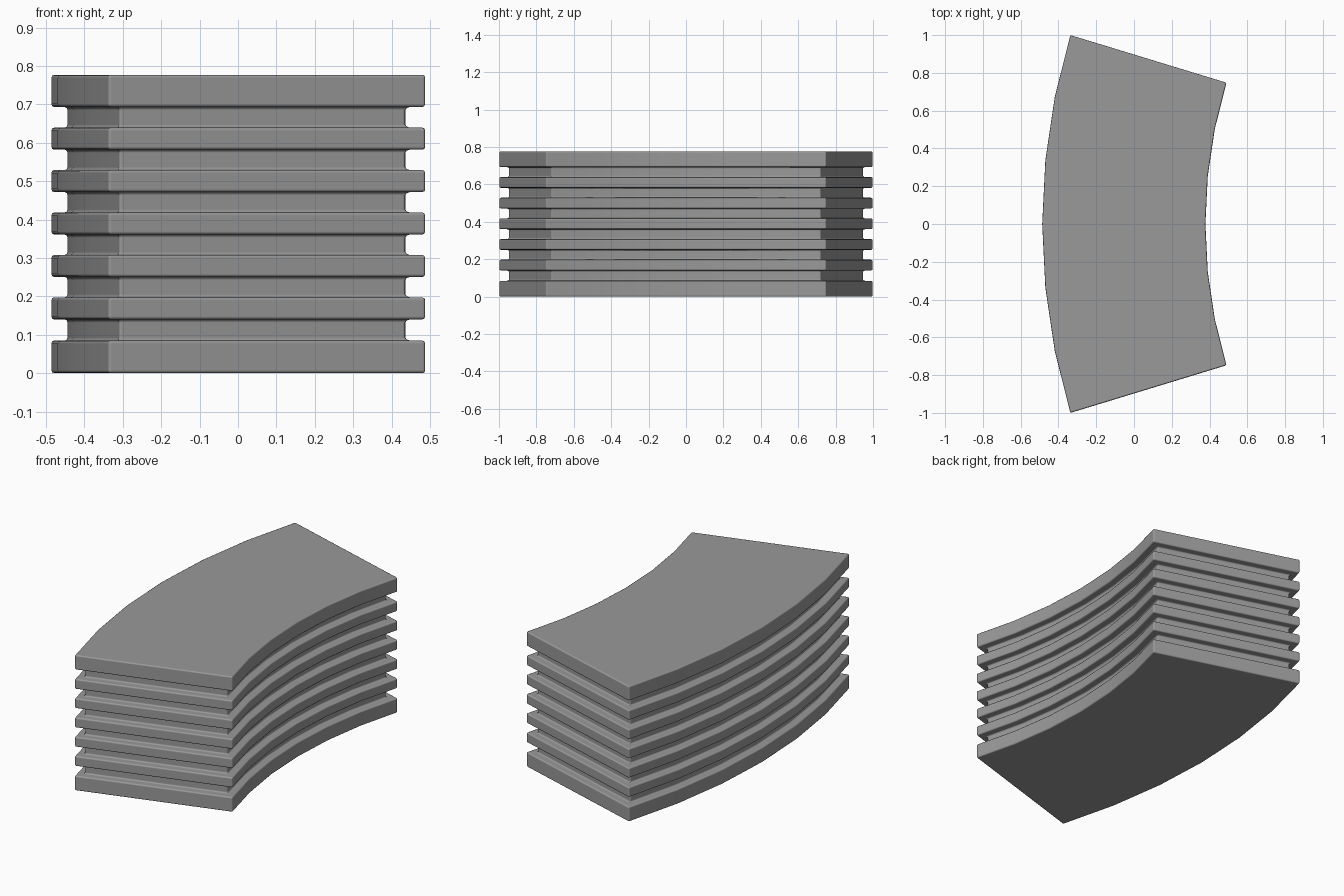
import bpy, bmesh, math

if "Cube" in bpy.data.objects:
    bpy.data.objects.remove(bpy.data.objects["Cube"])

# Plan: annular sector, arc centre lies on +x
CX, R_OUT, R_IN = 2.944, 3.43, 2.566
HALF = math.asin(1.0 / R_OUT)
SEG = 6
GROOVE, HEIGHT = 0.042, 0.777


def ring(inset):
    """Sector outline offset inwards by a constant distance."""
    pts = []
    for r, sign in ((R_OUT - inset, 1), (R_IN + inset, -1)):
        a = HALF - math.asin(inset / r)
        for i in range(SEG + 1):
            t = sign * a * (1 - 2 * i / SEG)
            pts.append((CX - r * math.cos(t), r * math.sin(t)))
    return pts


# Side profile: thick end slabs and five thin ribs with grooves between
plates = [(0.0, 0.085)]
plates += [(0.14 + 0.1105 * i, 0.1975 + 0.1105 * i) for i in range(5)]
plates += [(0.693, HEIGHT)]
profile = []
for lo, hi in plates:
    profile += [(GROOVE, lo), (0, lo), (0, hi), (GROOVE, hi)]
profile = profile[1:-1]

# Loft the outline through the profile
bm = bmesh.new()
loops = [[bm.verts.new((x, y, z)) for x, y in ring(d)] for d, z in profile]
n = len(loops[0])
for a, b in zip(loops, loops[1:]):
    for i in range(n):
        j = (i + 1) % n
        bm.faces.new((a[i], a[j], b[j], b[i]))
bm.faces.new(loops[0][::-1])
bm.faces.new(loops[-1])
bmesh.ops.recalc_face_normals(bm, faces=bm.faces)
for f in bm.faces:
    f.smooth = True

mesh = bpy.data.meshes.new("ribbed_curved_block")
bm.to_mesh(mesh)
bm.free()
block = bpy.data.objects.new("ribbed_curved_block", mesh)
bpy.context.collection.objects.link(block)

# Small rounded edges with flat-looking faces
bev = block.modifiers.new("rounded_edges", "BEVEL")
bev.width = 0.008
bev.segments = 2
bev.limit_method = "ANGLE"
bev.angle_limit = math.radians(40)
bev.harden_normals = True

# Dark grey
mat = bpy.data.materials.new("dark_grey")
mat.diffuse_color = (0.32, 0.32, 0.32, 1)
mat.use_nodes = True
mat.node_tree.nodes["Principled BSDF"].inputs["Base Color"].default_value = mat.diffuse_color
mesh.materials.append(mat)
